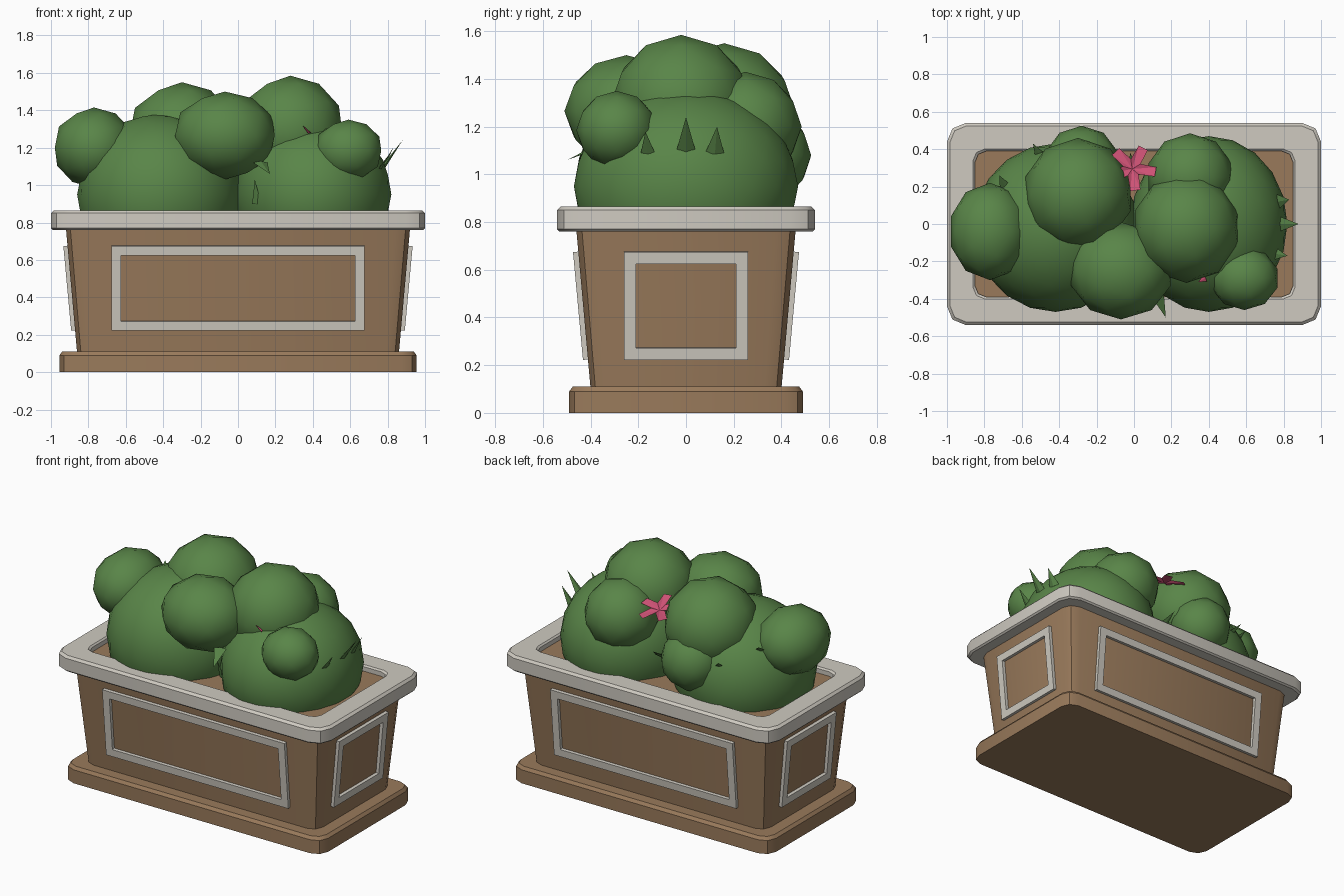
import bpy, bmesh, math
from mathutils import Vector, Matrix

cube = bpy.data.objects.get("Cube")
if cube:
    bpy.data.objects.remove(cube)


def material(name, rgb):
    m = bpy.data.materials.new(name)
    m.use_nodes = True
    m.diffuse_color = (*rgb, 1)
    m.node_tree.nodes["Principled BSDF"].inputs["Base Color"].default_value = (*rgb, 1)
    return m


brown = material("brown clay", (0.32, 0.195, 0.105))
stone = material("pale stone", (0.62, 0.59, 0.53))
green = material("leaf green", (0.1, 0.235, 0.065))
pink = material("flower pink", (0.62, 0.085, 0.18))


def finish(name, bm, mat, angle=35):
    bmesh.ops.recalc_face_normals(bm, faces=bm.faces)
    mesh = bpy.data.meshes.new(name)
    bm.to_mesh(mesh)
    bm.free()
    mesh.materials.append(mat)
    ob = bpy.data.objects.new(name, mesh)
    bpy.context.collection.objects.link(ob)
    bpy.ops.object.select_all(action="DESELECT")
    ob.select_set(True)
    bpy.context.view_layer.objects.active = ob
    bpy.ops.object.shade_smooth_by_angle(angle=math.radians(angle))
    return ob


def outline(hx, hy, r, steps=3):
    """Rectangle outline with rounded corners, or sharp ones if r is 0."""
    points = []
    for k, (sx, sy) in enumerate([(1, 1), (-1, 1), (-1, -1), (1, -1)]):
        for i in range(steps if r else 1):
            a = math.pi / 2 * (k + i / max(steps - 1, 1))
            points.append((sx * (hx - r) + r * math.cos(a),
                           sy * (hy - r) + r * math.sin(a)))
    return points


def loft(name, sections, mat, ring=False):
    """Join outlines (half x, half y, z, corner radius); a ring closes on itself."""
    bm = bmesh.new()
    loops = [[bm.verts.new((x, y, z)) for x, y in outline(hx, hy, r)]
             for hx, hy, z, r in sections]
    pairs = list(zip(loops, loops[1:]))
    if ring:
        pairs.append((loops[-1], loops[0]))
    else:
        bm.faces.new(loops[0])
        bm.faces.new(loops[-1])
    for a, b in pairs:
        n = len(a)
        for i in range(n):
            j = (i + 1) % n
            bm.faces.new((a[i], a[j], b[j], b[i]))
    return finish(name, bm, mat)


# Planter
loft("base_plinth", [(0.955, 0.49, 0, 0.08), (0.955, 0.49, 0.09, 0.08),
                     (0.94, 0.475, 0.11, 0.07)], brown)
loft("planter_body", [(0.86, 0.4, 0.1, 0.07), (0.92, 0.46, 0.77, 0.08)], brown)
loft("soil", [(0.87, 0.41, 0.77, 0.06), (0.87, 0.41, 0.825, 0.06)], brown)
loft("planter_rim", [(0.99, 0.53, 0.76, 0.1), (1, 0.54, 0.77, 0.1),
                     (1, 0.54, 0.85, 0.1), (0.985, 0.525, 0.865, 0.09),
                     (0.86, 0.4, 0.865, 0.06), (0.85, 0.39, 0.855, 0.06),
                     (0.85, 0.39, 0.76, 0.06)], stone, ring=True)

# Raised frames on the four sloping walls
slope = math.atan2(0.06, 0.65)
walls = ["front", "left", "back", "right"]
for k, side in enumerate(walls):
    long_side = k % 2 == 0
    w, out = (0.675, 0.431) if long_side else (0.26, 0.891)
    h, t = 0.227, 0.05
    frame = loft(side + "_frame", [(w, h, -0.01, 0), (w, h, 0.022, 0),
                                   (w - t, h - t, 0.022, 0),
                                   (w - t, h - t, -0.01, 0)], stone, ring=True)
    frame.matrix_world = (Matrix.Rotation(k * math.pi / 2, 4, "Z")
                          @ Matrix.Translation((0, -out, 0.45))
                          @ Matrix.Rotation(math.pi / 2 + slope, 4, "X"))


# Foliage clumps
def clump(name, centre, radii, detail):
    bm = bmesh.new()
    bmesh.ops.create_icosphere(bm, subdivisions=detail, radius=1)
    bmesh.ops.scale(bm, vec=radii, verts=bm.verts)
    bmesh.ops.translate(bm, vec=centre, verts=bm.verts)
    finish(name, bm, green, 80)


clump("bush_right", (-0.42, -0.02, 0.95), (0.44, 0.45, 0.43), 3)
clump("bush_left", (0.4, 0, 0.95), (0.42, 0.47, 0.41), 3)
clump("clump_end", (-0.77, -0.04, 1.2), (0.22, 0.26, 0.215), 2)
clump("clump_top_right", (-0.3, 0.16, 1.26), (0.295, 0.3, 0.29), 2)
clump("clump_back_right", (-0.28, 0.33, 1.08), (0.2, 0.195, 0.2), 2)
clump("clump_front", (-0.07, -0.25, 1.265), (0.28, 0.26, 0.235), 2)
clump("clump_top_left", (0.28, -0.02, 1.295), (0.29, 0.295, 0.29), 2)
clump("clump_back_left", (0.3, 0.25, 1.2), (0.235, 0.235, 0.23), 2)
clump("clump_front_left", (0.59, -0.29, 1.185), (0.185, 0.17, 0.165), 2)


# Pointed leaves poking out of the clumps
def leaf(name, start, tip, width, mat=green):
    start, tip = Vector(start), Vector(tip)
    axis = tip - start
    bm = bmesh.new()
    bmesh.ops.create_cone(bm, segments=4, radius1=width / 2, radius2=0,
                          depth=axis.length, cap_ends=True)
    bmesh.ops.scale(bm, vec=(1, 0.25, 1), verts=bm.verts)
    ob = finish(name, bm, mat, 10)
    side = Vector((-axis.y, axis.x, 0)).normalized()
    turn = Matrix((side, axis.normalized().cross(side), axis.normalized())).transposed()
    ob.matrix_world = Matrix.Translation((start + tip) / 2) @ turn.to_4x4()


leaves = [((0.78, 0, 1.1), (0.88, 0, 1.24), 0.08),
          ((0.77, 0.12, 1.09), (0.83, 0.13, 1.2), 0.08),
          ((0.76, -0.16, 1.09), (0.82, -0.17, 1.18), 0.06),
          ((0.12, -0.36, 1.12), (0.17, -0.5, 1.06), 0.08),
          ((0.1, -0.31, 0.9), (0.09, -0.35, 1.03), 0.05),
          ((-0.69, 0.2, 1.2), (-0.72, 0.26, 1.25), 0.06),
          ((-0.5, 0.36, 1.1), (-0.54, 0.43, 1.16), 0.06),
          ((0, 0.26, 1), (-0.02, 0.38, 1.08), 0.08)]
for i, (a, b, w) in enumerate(leaves):
    leaf(f"leaf_{i + 1}", a, b, w)

# Flower between the clumps, and a small bud at the front
bm = bmesh.new()
star = []
for k in range(5):
    for offset, radius in ((-12, 0.13), (12, 0.13), (36, 0.05)):
        a = math.radians(k * 72 + offset)
        star.append(bm.verts.new((radius * math.cos(a), radius * math.sin(a), 0)))
middle = bm.verts.new((0, 0, -0.02))
for a, b in zip(star, star[1:] + star[:1]):
    bm.faces.new((a, b, middle))
flower = finish("flower", bm, pink, 10)
flower.matrix_world = (Matrix.Translation((-0.01, 0.3, 1.34))
                       @ Matrix.Rotation(-0.3, 4, "X")
                       @ Matrix.Rotation(math.radians(-10), 4, "Z"))
leaf("flower_bud", (0.38, -0.29, 1.28), (0.345, -0.31, 1.32), 0.04, pink)
